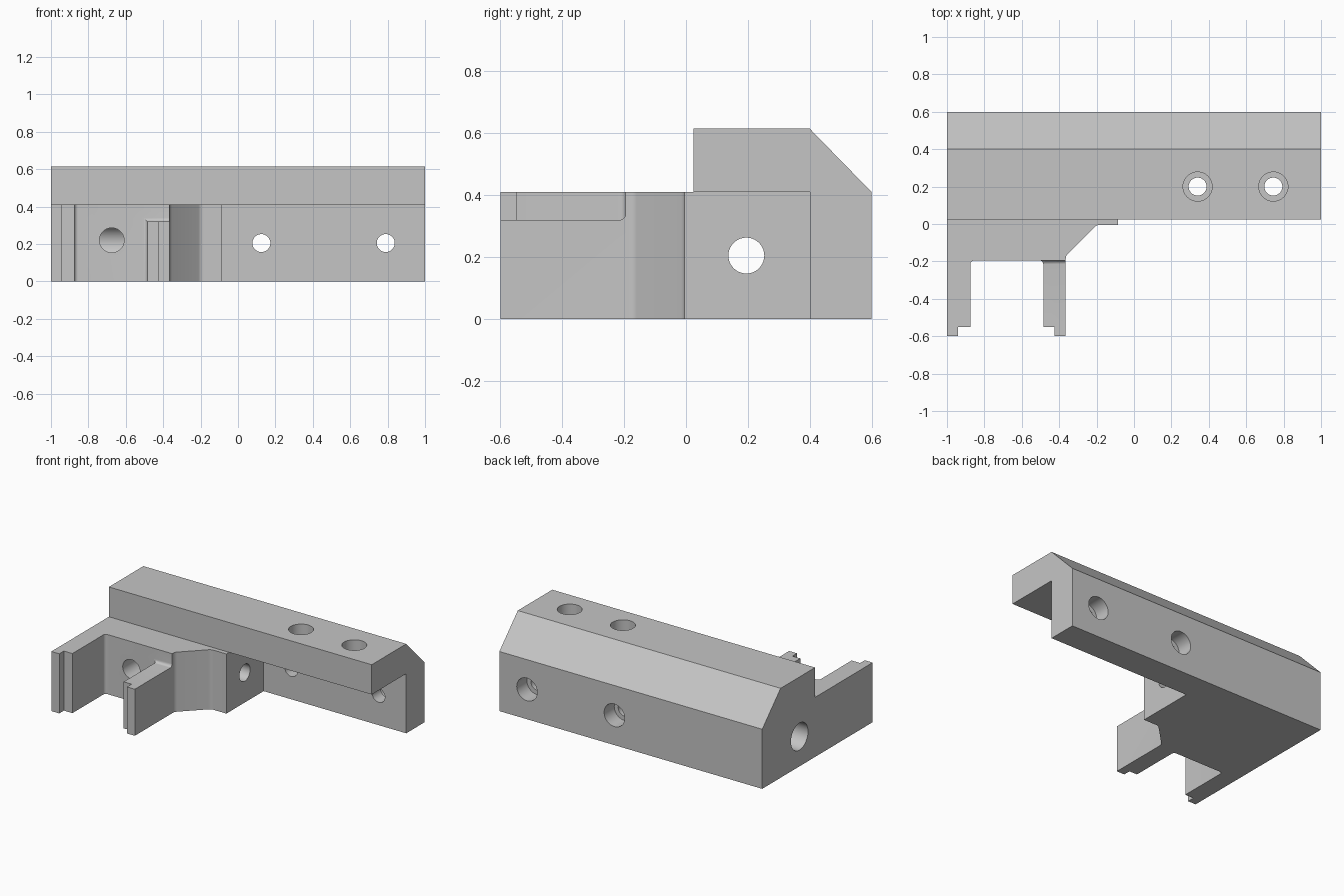
import bpy
import bmesh
from math import tan
from mathutils import Matrix, Vector

cube = bpy.data.objects.get("Cube")
if cube:
    bpy.data.objects.remove(cube, do_unlink=True)

grey = bpy.data.materials.new("plain grey")
grey.use_nodes = True
COLOUR = (0.56, 0.56, 0.56, 1)
grey.diffuse_color = COLOUR
grey.node_tree.nodes["Principled BSDF"].inputs["Base Color"].default_value = COLOUR


def finish(bm, name):
    bmesh.ops.recalc_face_normals(bm, faces=bm.faces)
    mesh = bpy.data.meshes.new(name)
    bm.to_mesh(mesh)
    bm.free()
    mesh.materials.append(grey)
    obj = bpy.data.objects.new(name, mesh)
    bpy.context.collection.objects.link(obj)
    return obj


def rounded(outline, steps=5):
    """Outline of (a, b) or (a, b, radius); a radius rounds that corner."""
    points = []
    for i, corner in enumerate(outline):
        p = Vector(corner[:2])
        if len(corner) == 2:
            points.append(p)
            continue
        u = (Vector(outline[i - 1][:2]) - p).normalized()
        v = (Vector(outline[(i + 1) % len(outline)][:2]) - p).normalized()
        half = u.angle(v) / 2
        reach = corner[2] / tan(half)
        start, end = p + u * reach, p + v * reach
        centre = p + (u + v).normalized() * (corner[2] ** 2 + reach ** 2) ** 0.5
        for k in range(steps + 1):
            d = start.lerp(end, k / steps) - centre
            points.append(centre + d.normalized() * corner[2])
    return points


def prism(name, outline, axis, low, high):
    """Extrude an outline: (y, z) along X or (x, y) along Z."""
    bm = bmesh.new()

    def place(p, t):
        return (t, p.x, p.y) if axis == "X" else (p.x, p.y, t)
    face = bm.faces.new([bm.verts.new(place(p, low)) for p in rounded(outline)])
    moved = bmesh.ops.extrude_face_region(bm, geom=[face])["geom"]
    step = Vector((high - low, 0, 0) if axis == "X" else (0, 0, high - low))
    bmesh.ops.translate(bm, vec=step, verts=[g for g in moved if isinstance(g, bmesh.types.BMVert)])
    return finish(bm, name)


def rod(name, start, end, radius):
    start, end = Vector(start), Vector(end)
    way = end - start
    bm = bmesh.new()
    turn = way.to_track_quat("Z", "Y").to_matrix().to_4x4()
    bmesh.ops.create_cone(bm, cap_ends=True, segments=40, radius1=radius, radius2=radius,
                          depth=way.length, matrix=Matrix.Translation((start + end) / 2) @ turn)
    return finish(bm, name)


def combine(target, other, operation):
    mod = target.modifiers.new(operation.lower(), "BOOLEAN")
    mod.operation, mod.solver, mod.object = operation, "EXACT", other
    bpy.context.view_layer.objects.active = target
    bpy.ops.object.modifier_apply(modifier=mod.name)
    bpy.data.objects.remove(other, do_unlink=True)


MID, TOP = 0.41, 0.615

# Long rail: back wall with an overhanging, chamfered top bar
body = prism("bracket_body", [(0.4, 0), (0.6, 0), (0.6, MID), (0.4, TOP),
                              (0.025, TOP), (0.025, MID), (0.4, MID)], "X", -1, 1)

# Fork block with two stepped arms
R = 0.02
fork = prism("fork_block", [(-1, 0.5), (-1, -0.6), (-0.94, -0.6), (-0.94, -0.55), (-0.875, -0.55),
                            (-0.875, -0.195, R), (-0.485, -0.195, R), (-0.485, -0.55),
                            (-0.425, -0.55), (-0.425, -0.6), (-0.365, -0.6),
                            (-0.365, -0.17, 0.04), (-0.2, -0.005, 0.04), (-0.085, -0.005),
                            (-0.085, 0.5)], "Z", 0, MID)

# Lowered top of the inner arm
step = prism("arm_step", [(-0.7, 0.32), (-0.195, 0.32, R), (-0.195, 0.5), (-0.7, 0.5)],
             "X", -0.6, -0.3)
combine(fork, step, "DIFFERENCE")
combine(body, fork, "UNION")

# Lengthwise bore with its wide end, and the front hole that meets it
holes = [((-0.5, 0.195, 0.205), (0, 0.195, 0.205), 0.058),
         ((-1.1, 0.195, 0.205), (-0.35, 0.195, 0.205), 0.093),
         ((-0.675, -0.3, 0.22), (-0.675, 0.195, 0.22), 0.066)]
# Counterbored screw holes in the back wall and the top bar
for x in (0.125, 0.79):
    holes += [((x, 0.3, 0.205), (x, 0.55, 0.205), 0.048),
              ((x, 0.49, 0.205), (x, 0.7, 0.205), 0.078)]
for x in (0.34, 0.745):
    holes += [((x, 0.2, 0.35), (x, 0.2, 0.55), 0.048),
              ((x, 0.2, 0.51), (x, 0.2, 0.7), 0.078)]
for start, end, radius in holes:
    combine(body, rod("hole_cutter", start, end, radius), "DIFFERENCE")

bpy.ops.object.select_all(action="DESELECT")
body.select_set(True)
bpy.context.view_layer.objects.active = body
bpy.ops.object.shade_smooth_by_angle()
